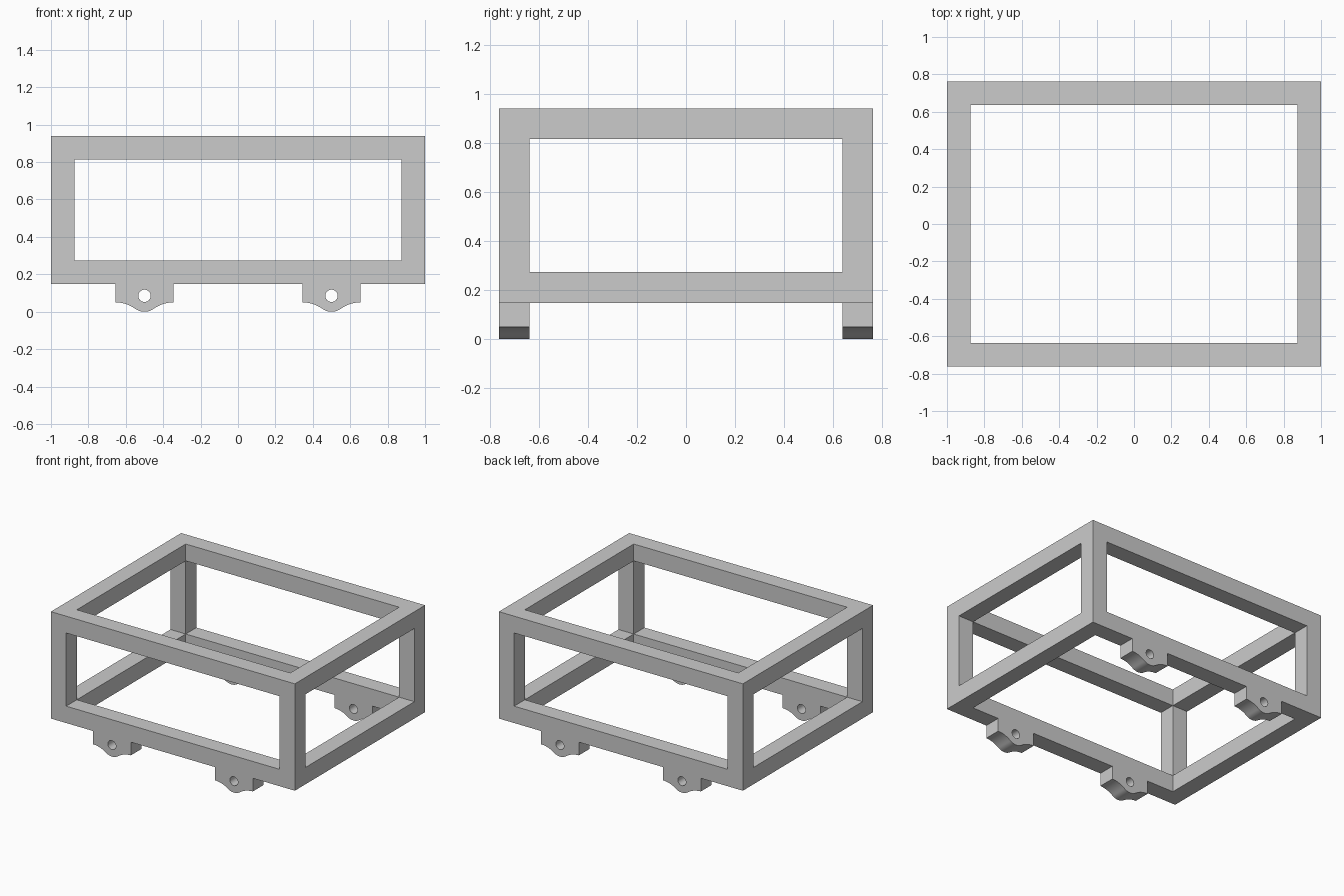
import bpy, bmesh
from math import sin, cos, pi, atan2, hypot
from mathutils import Vector

if "Cube" in bpy.data.objects:
    bpy.data.objects.remove(bpy.data.objects["Cube"])

BAR = 0.125
HX, HY = 1.0, 0.7625
BASE, TOP = 0.148, 0.94

grey = bpy.data.materials.new("plain grey")
grey.use_nodes = True
colour = (0.6, 0.6, 0.6, 1)
grey.diffuse_color = colour
grey.node_tree.nodes["Principled BSDF"].inputs["Base Color"].default_value = colour


# Box frame: a 3x3x3 lattice whose edge cells are solid; only outer skin is made
def build_frame():
    lines = [(lo, lo + BAR, hi - BAR, hi)
             for lo, hi in ((-HX, HX), (-HY, HY), (BASE, TOP))]

    def solid(cell):
        return (all(0 <= i <= 2 for i in cell)
                and sum(i != 1 for i in cell) >= 2)

    bm = bmesh.new()
    cells = [(i, j, k) for i in range(3) for j in range(3) for k in range(3)]
    for cell in filter(solid, cells):
        for axis in range(3):
            u, v = (axis + 1) % 3, (axis + 2) % 3
            for side in (0, 1):
                near = list(cell)
                near[axis] += 2 * side - 1
                if solid(near):
                    continue
                verts = []
                for a, b in ((0, 0), (1, 0), (1, 1), (0, 1)):
                    p = Vector()
                    p[axis] = lines[axis][cell[axis] + side]
                    p[u] = lines[u][cell[u] + a]
                    p[v] = lines[v][cell[v] + b]
                    verts.append(bm.verts.new(p))
                bm.faces.new(verts if side else verts[::-1])
    bmesh.ops.remove_doubles(bm, verts=bm.verts, dist=0.0001)
    mesh = bpy.data.meshes.new("box_frame")
    bm.to_mesh(mesh)
    bm.free()
    mesh.materials.append(grey)
    bpy.context.collection.objects.link(bpy.data.objects.new("box_frame", mesh))


def arc(cx, cy, r, start, end, steps):
    angles = [start + (end - start) * i / steps for i in range(steps + 1)]
    return [(cx + r * cos(a), cy + r * sin(a)) for a in angles]


# Lug outline: square shoulders, flared fillets and a rounded nose round the hole
HALF, SHOULDER, NOSE, FLARE = 0.155, 0.05, 0.085, 0.18
tilt = atan2(NOSE + FLARE - SHOULDER, HALF)
right = arc(0, NOSE, NOSE, -pi / 2, -tilt, 8)
right += arc(HALF, SHOULDER - FLARE, FLARE, pi - tilt, pi / 2, 8)[1:]
right.append((HALF, BASE))
outline = right + [(-x, z) for x, z in reversed(right[1:])]
hole = arc(0, NOSE, 0.033, 0, 2 * pi, 32)[:-1]


def build_lug(name, x, y):
    curve = bpy.data.curves.new(name, "CURVE")
    curve.dimensions = "2D"
    curve.fill_mode = "BOTH"
    curve.extrude = BAR / 2
    for loop in (outline, hole):
        spline = curve.splines.new("POLY")
        spline.points.add(len(loop) - 1)
        for point, (px, pz) in zip(spline.points, loop):
            point.co = (px, pz, 0, 1)
        spline.use_cyclic_u = True
    curve.materials.append(grey)
    lug = bpy.data.objects.new(name, curve)
    lug.location = (x, y, 0)
    lug.rotation_euler.x = pi / 2
    bpy.context.collection.objects.link(lug)
    bpy.ops.object.select_all(action="DESELECT")
    lug.select_set(True)
    bpy.context.view_layer.objects.active = lug
    bpy.ops.object.convert(target="MESH")
    # Weld caps to walls
    bm = bmesh.new()
    bm.from_mesh(lug.data)
    bmesh.ops.remove_doubles(bm, verts=bm.verts, dist=0.0001)
    bmesh.ops.recalc_face_normals(bm, faces=bm.faces)
    bm.to_mesh(lug.data)
    bm.free()
    bpy.ops.object.shade_smooth_by_angle()


build_frame()
for end, sy in (("front", -1), ("back", 1)):
    for side, sx in (("right", -1), ("left", 1)):
        build_lug(f"{end}_{side}_lug", sx * 0.5, sy * (HY - BAR / 2))
